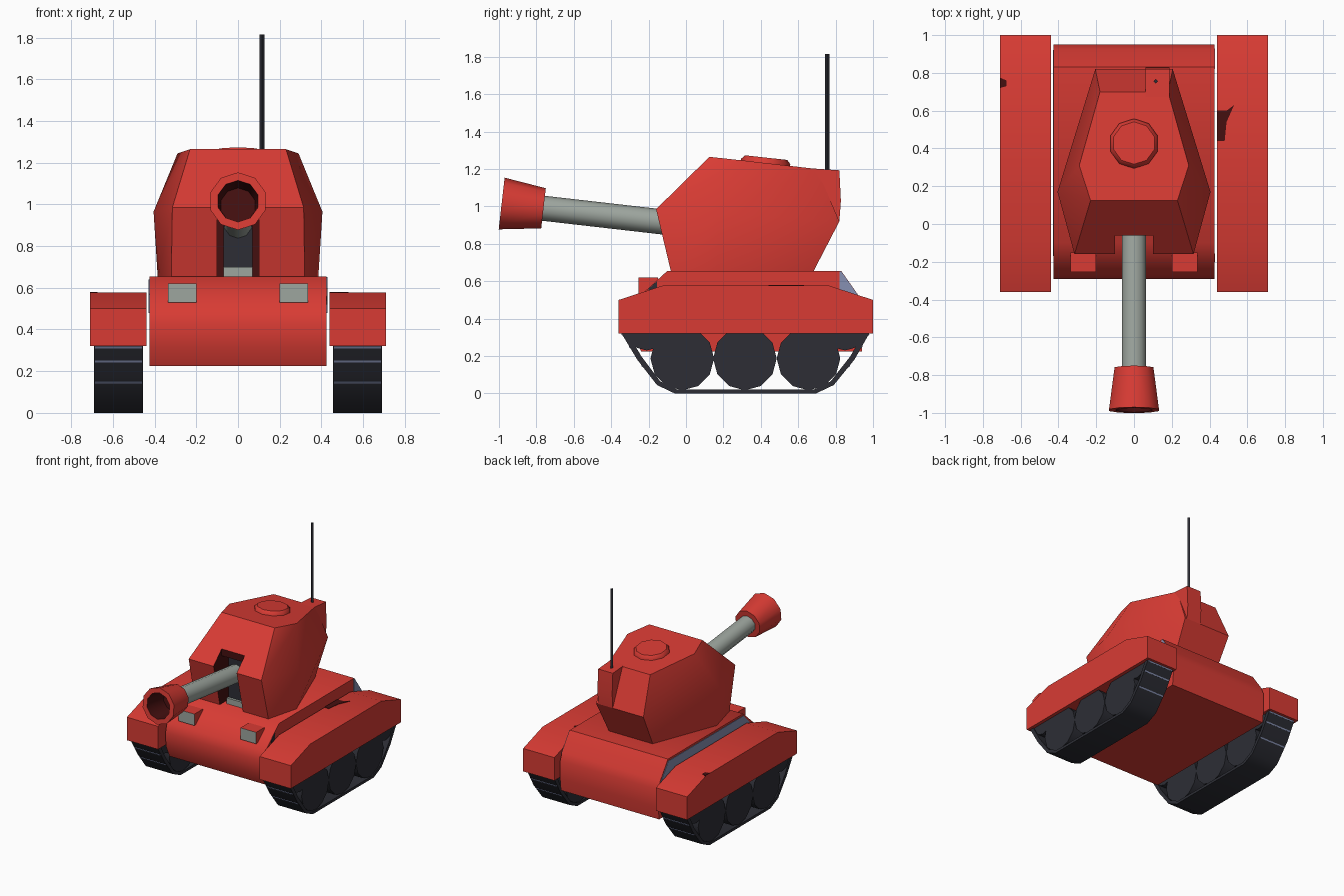
import bpy, bmesh, math
from mathutils import Vector, Matrix

if "Cube" in bpy.data.objects:
    bpy.data.objects.remove(bpy.data.objects["Cube"])


def material(name, rgb):
    m = bpy.data.materials.new(name)
    m.diffuse_color = (*rgb, 1)
    m.use_nodes = True
    m.node_tree.nodes["Principled BSDF"].inputs["Base Color"].default_value = m.diffuse_color
    return m


RED = material("red paint", (0.69, 0.044, 0.034))
DARK = material("dark rubber", (0.026, 0.027, 0.036))
GREY = material("grey metal", (0.34, 0.38, 0.345))
DEEP = material("deep red shadow paint", (0.06, 0.005, 0.005))
BLUE = material("blue grey steel", (0.24, 0.28, 0.45))


def smooth(me):
    """Smooth shading with sharp edges kept."""
    me.shade_smooth()
    me.set_sharp_from_angle(angle=math.radians(45))


def finish(name, bm, mat):
    bmesh.ops.recalc_face_normals(bm, faces=bm.faces)
    me = bpy.data.meshes.new(name)
    bm.to_mesh(me)
    bm.free()
    me.materials.append(mat)
    smooth(me)
    ob = bpy.data.objects.new(name, me)
    bpy.context.collection.objects.link(ob)
    return ob


def paint(ob, mat, rule):
    """Give a second colour to the faces that pass a rule."""
    ob.data.materials.append(mat)
    for p in ob.data.polygons:
        if rule(p):
            p.material_index = len(ob.data.materials) - 1


def loft(name, rings, mat):
    """Join rings of equal point count and cap both ends."""
    bm = bmesh.new()
    vs = [[bm.verts.new(p) for p in r] for r in rings]
    n = len(rings[0])
    for a, b in zip(vs, vs[1:]):
        for i in range(n):
            j = (i + 1) % n
            bm.faces.new((a[i], a[j], b[j], b[i]))
    bm.faces.new(vs[0])
    bm.faces.new(vs[-1])
    return finish(name, bm, mat)


def prism(name, profile, x0, x1, mat):
    """Extrude a (y, z) profile along x."""
    return loft(name, [[(x, y, z) for y, z in profile] for x in (x0, x1)], mat)


def lathe(name, profile, sides, start, direction, mat):
    """Turn a (radius, distance) profile about an axis."""
    rot = Vector(direction).to_track_quat('Z', 'Y').to_matrix().to_4x4()
    mtx = Matrix.Translation(start) @ rot
    rings = [[mtx @ Vector((r * math.sin(2 * math.pi * i / sides),
                            r * math.cos(2 * math.pi * i / sides), t))
              for i in range(sides)] for r, t in profile]
    return loft(name, rings, mat)


# Hull
prism("hull", [(-0.10, 0.655), (-0.27, 0.50), (-0.29, 0.43), (-0.285, 0.32), (-0.24, 0.225),
               (0.94, 0.225), (0.95, 0.32), (0.95, 0.46), (0.925, 0.52), (0.83, 0.655)],
      -0.425, 0.425, RED)

# Hull side plates
prism("left_side_plate", [(-0.17, 0.57), (-0.10, 0.64), (0.83, 0.64), (0.92, 0.515), (0.92, 0.48),
                          (-0.17, 0.48)], -0.424, -0.429, BLUE)
prism("right_rear_plate", [(0.82, 0.652), (0.83, 0.652), (0.93, 0.51), (0.93, 0.48), (0.82, 0.48)],
      0.424, 0.429, BLUE)
prism("right_front_plate", [(-0.20, 0.56), (-0.155, 0.60), (-0.155, 0.52), (-0.20, 0.52)],
      0.424, 0.429, DARK)

# Running gear on both sides
track_path = [(-0.35, 0.33), (-0.26, 0.18), (-0.155, 0.045), (-0.06, 0.0),
              (0.695, 0.0), (0.79, 0.045), (0.9, 0.18), (0.985, 0.33)]
fender = [(-0.36, 0.32), (-0.36, 0.50), (-0.12, 0.578), (0.76, 0.578), (1.0, 0.50), (1.0, 0.32)]
wheels = [(-0.02, 0.187, 0.17), (0.315, 0.187, 0.17), (0.655, 0.187, 0.17),
          (-0.21, 0.33, 0.10), (0.85, 0.33, 0.10)]
for s, side in ((-1, "left"), (1, "right")):
    prism(side + "_fender", fender, s * 0.44, s * 0.71, RED)

    # Track band: path plus an inner copy
    inner = [(y + (0.32 - y) * 0.035, z + 0.02) for y, z in track_path]
    loft(side + "_track", [[(s * x, *path[k]) for x, path in
                            ((0.455, track_path), (0.69, track_path), (0.69, inner), (0.455, inner))]
                           for k in range(len(track_path))], DARK)

    # Thin steel link bars across the sloped ends of the track
    for k, t in ((0, 0.1), (0, 0.55), (1, 0.25), (5, 0.75), (6, 0.45), (6, 0.9)):
        a, b = Vector(track_path[k]), Vector(track_path[k + 1])
        c, d = a.lerp(b, t), (b - a).normalized()
        n = Vector((d.y, -d.x)) * 0.003
        prism(f"{side}_link_bar", [c - d * 0.005 - n, c + d * 0.005 - n,
                                   c + d * 0.005 + n, c - d * 0.005 + n], s * 0.46, s * 0.685, BLUE)

    for k, (y, z, r) in enumerate(wheels):
        lathe(f"{side}_wheel_{k + 1}", [(r, 0), (r, 0.22)], 12,
              (s * 0.463, y, z), (s, 0, 0), DARK)

    # Headlight housing with a grey face
    lamp = prism(side + "_headlight", [(-0.255, 0.53), (-0.255, 0.62), (-0.15, 0.62), (-0.15, 0.53)],
                 s * 0.20, s * 0.335, RED)
    paint(lamp, GREY, lambda p: p.normal.y < -0.9)

# Worn dark patches on the fender tops
for name, pts in (("right_fender_patch", [(0.44, 0.44), (0.48, 0.44), (0.49, 0.54), (0.53, 0.63),
                                          (0.49, 0.60), (0.44, 0.60)]),
                  ("left_fender_patch", [(-0.71, 0.72), (-0.675, 0.73), (-0.675, 0.76), (-0.71, 0.775)])):
    loft(name, [[(x, y, z) for x, y in pts] for z in (0.575, 0.581)], DEEP)


# Turret: each level gives front, middle and back half widths
def turret_ring(points):
    return [Vector(p) for p in points] + [Vector((-x, y, z)) for x, y, z in reversed(points)]


turret = loft("turret", [
    turret_ring([(0.32, -0.08, 0.65), (0.385, 0.17, 0.65), (0.19, 0.68, 0.65)]),
    turret_ring([(0.315, -0.16, 0.985), (0.405, 0.17, 0.965), (0.205, 0.82, 0.92)]),
    turret_ring([(0.23, 0.125, 1.265), (0.29, 0.31, 1.245), (0.18, 0.70, 1.2)])], RED)

# Gun slot cut into the turret front
cutter = prism("slot_cutter", [(-0.4, 0.6), (-0.4, 1.3), (-0.06, 1.3), (-0.06, 1.03),
                               (0.08, 1.03), (0.08, 0.6)], -0.1, 0.1, RED)
cut = turret.modifiers.new("slot", 'BOOLEAN')
cut.operation, cut.solver, cut.object = 'DIFFERENCE', 'EXACT', cutter
bpy.context.view_layer.objects.active = turret
bpy.ops.object.modifier_apply(modifier=cut.name)
bpy.data.objects.remove(cutter)
smooth(turret.data)
paint(turret, DEEP, lambda p: all(abs(turret.data.vertices[i].co.x) < 0.101 and
                                  turret.data.vertices[i].co.y < 0.09 for i in p.vertices))

# Antenna post at the back right of the turret
prism("antenna_post", [(0.66, 1.204), (0.82, 1.193), (0.828, 1.03), (0.82, 0.92), (0.66, 0.92)],
      0.06, 0.187, RED)
lathe("antenna", [(0.012, 0), (0.012, 0.635)], 4, (0.115, 0.755, 1.18), (0, 0, 1), DARK)

# Hatch, tilted with the roof
lathe("hatch", [(0.132, -0.02), (0.132, 0.012), (0.113, 0.032)], 10,
      (0, 0.425, 1.229), (0, 0.11, 1), RED)

# Gun mount, barrel and hollow muzzle
prism("gun_mount", [(-0.02, 0.70), (-0.02, 1.02), (0.1, 1.02), (0.1, 0.70)], -0.07, 0.07, DARK)
prism("gun_mount_base", [(-0.04, 0.65), (-0.04, 0.70), (0.1, 0.70), (0.1, 0.65)], -0.07, 0.07, GREY)
axis = Vector((0, -0.83, 0.095)).normalized()
muzzle_base = Vector((0, -0.762, 0.99))
lathe("barrel", [(0.067, 0), (0.067, 0.80)], 10, muzzle_base - axis * 0.77, axis, GREY)
muzzle = lathe("muzzle", [(0.06, 0), (0.108, 0), (0.139, 0.225), (0.1, 0.225), (0.085, 0.04)], 10,
               muzzle_base, axis, RED)


def in_bore(p):
    along = (p.center - muzzle_base).dot(axis)
    return 0.02 < along < 0.2 and (p.center - muzzle_base - axis * along).length < 0.095


paint(muzzle, DEEP, in_bore)
